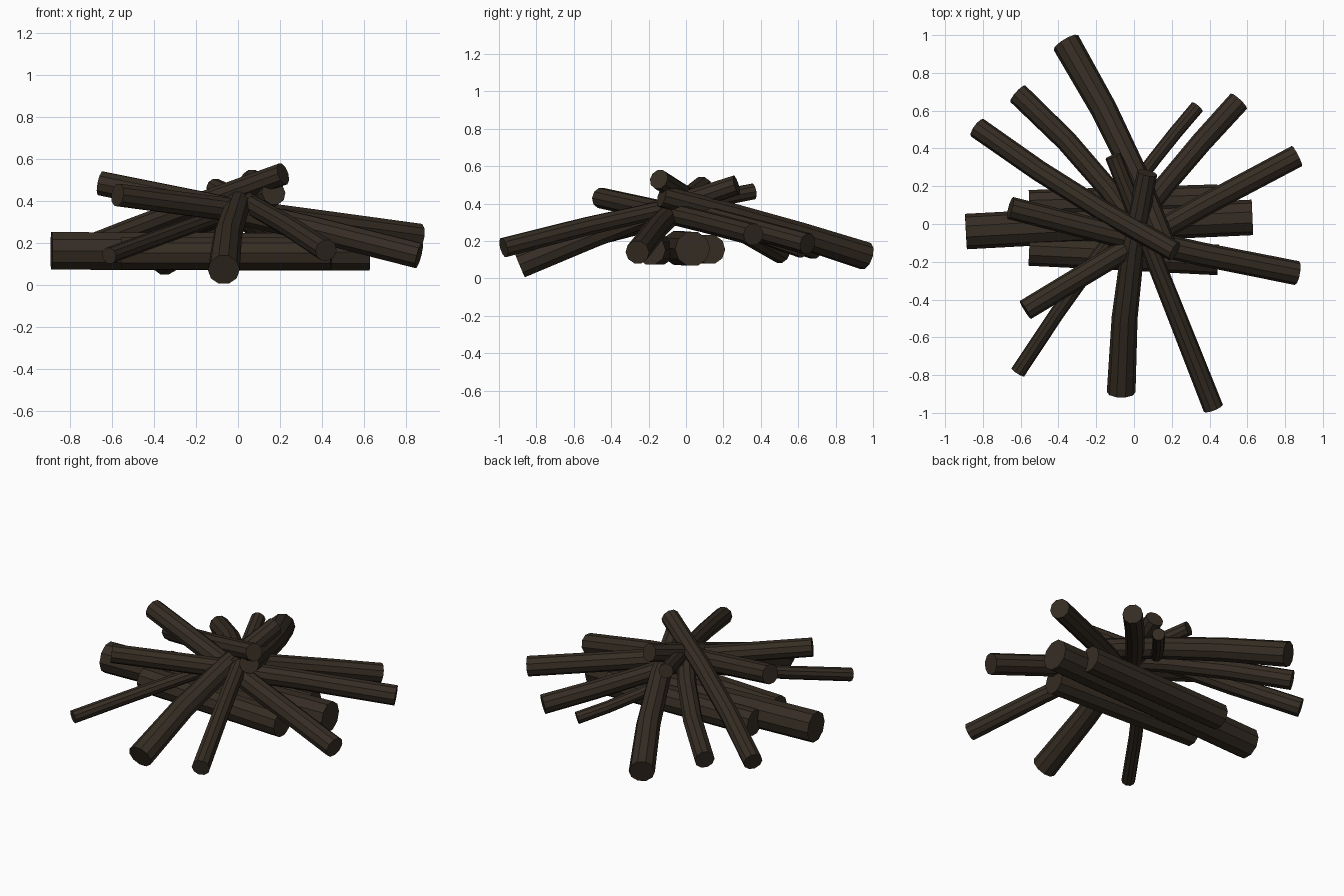
import bpy, bmesh, math
from mathutils import Vector

bark = bpy.data.materials.new("dark_bark")
bark.diffuse_color = (0.036, 0.026, 0.017, 1)

SIDES = 10


def log(name, start, mid, end, r0, r1, rings=4):
    """Tapered, gently bent log through three points, with flat end caps."""
    a, m, b = Vector(start), Vector(mid), Vector(end)
    ctrl = 2 * m - (a + b) / 2
    bm = bmesh.new()
    loops = []
    for i in range(rings):
        t = i / (rings - 1)
        p = a * (1 - t) ** 2 + ctrl * 2 * t * (1 - t) + b * t * t
        d = ((ctrl - a) * (1 - t) + (b - ctrl) * t).normalized()
        side = d.cross(Vector((0, 0, 1))).normalized()
        up = side.cross(d)
        r = r0 + (r1 - r0) * t
        loops.append([bm.verts.new(p + r * (side * math.cos(k * math.tau / SIDES)
                                            + up * math.sin(k * math.tau / SIDES)))
                      for k in range(SIDES)])
    for lo, hi in zip(loops, loops[1:]):
        for k in range(SIDES):
            n = (k + 1) % SIDES
            bm.faces.new((lo[k], lo[n], hi[n], hi[k]))
    bm.faces.new(loops[0])
    bm.faces.new(loops[-1])
    bmesh.ops.recalc_face_normals(bm, faces=bm.faces)
    me = bpy.data.meshes.new(name)
    bm.to_mesh(me)
    bm.free()
    me.materials.append(bark)
    ob = bpy.data.objects.new(name, me)
    bpy.context.collection.objects.link(ob)


# Three base logs lying flat
log("base_log_centre", (-0.89, -0.04, 0.163), (-0.13, 0, 0.16), (0.627, 0.035, 0.158), 0.094, 0.094)
log("base_log_back", (-0.555, 0.10, 0.155), (-0.05, 0.115, 0.155), (0.445, 0.13, 0.155), 0.08, 0.08)
log("base_log_front", (-0.555, -0.14, 0.152), (-0.05, -0.165, 0.152), (0.445, -0.19, 0.152), 0.081, 0.081)

# Leaning logs: outer end, middle, inner end, radii
leaning = [
    ((-0.36, 0.96, 0.12), (-0.07, 0.43, 0.285), (0.17, -0.13, 0.44), 0.076, 0.06),
    ((-0.615, 0.69, 0.16), (-0.24, 0.31, 0.28), (0.07, -0.10, 0.39), 0.059, 0.054),
    ((-0.83, 0.51, 0.135), (-0.33, 0.17, 0.33), (0.215, -0.145, 0.53), 0.057, 0.054),
    ((0.863, -0.26, 0.14), (0.11, -0.105, 0.325), (-0.655, 0.085, 0.485), 0.064, 0.06),
    ((0.863, 0.36, 0.235), (0.14, -0.03, 0.335), (-0.575, -0.455, 0.43), 0.06, 0.056),
    ((-0.068, -0.89, 0.073), (-0.03, -0.3, 0.305), (0.07, 0.27, 0.50), 0.076, 0.054),
    ((0.42, -0.975, 0.165), (0.157, -0.31, 0.33), (-0.11, 0.36, 0.465), 0.054, 0.044),
    ((0.555, 0.65, 0.185), (0.26, 0.32, 0.275), (-0.02, -0.03, 0.37), 0.059, 0.053),
    ((-0.615, -0.785, 0.14), (-0.30, -0.32, 0.255), (0.02, 0.10, 0.37), 0.04, 0.038),
    ((0.335, 0.62, 0.145), (0.16, 0.41, 0.22), (0.0, 0.20, 0.31), 0.037, 0.035),
]
for i, args in enumerate(leaning, 1):
    log(f"leaning_log_{i}", *args)
